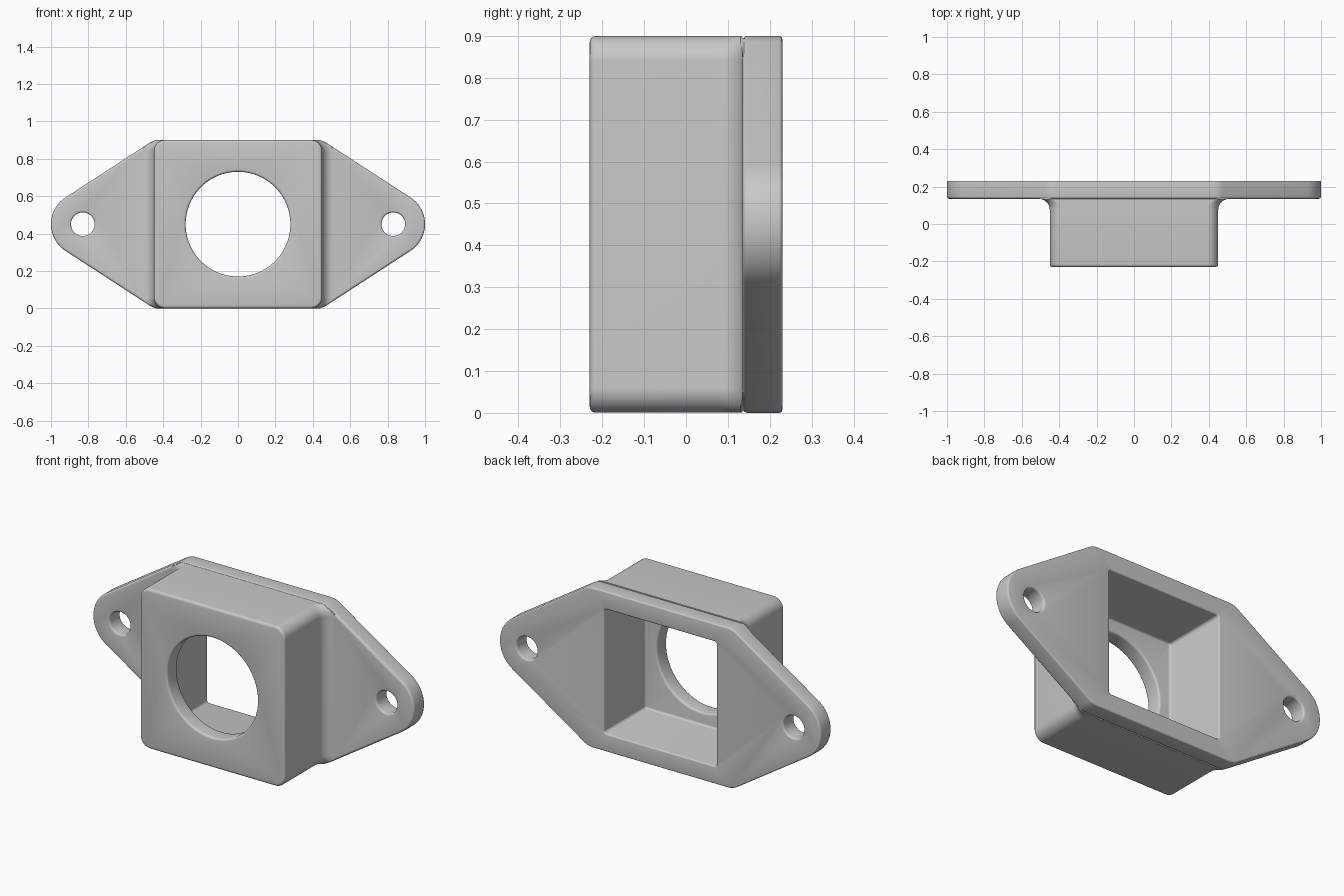
import bpy, bmesh
from math import sin, cos, pi

cube = bpy.data.objects.get("Cube")
if cube:
    bpy.data.objects.remove(cube, do_unlink=True)

MID = 0.45                      # height of the symmetry axis
FRONT, PLATE, BACK = -0.23, 0.135, 0.23

grey = bpy.data.materials.new("light grey")
grey.use_nodes = True
colour = (0.58, 0.58, 0.58, 1)
grey.diffuse_color = colour
grey.node_tree.nodes["Principled BSDF"].inputs["Base Color"].default_value = colour


def outline(circles, grow=0, steps=144):
    """Taut loop around circles (x, z, radius), ordered by normal angle."""
    points = []
    for i in range(steps):
        a = 2 * pi * (i + 0.5) / steps
        x, z, r = max(circles, key=lambda c: c[0] * cos(a) + c[1] * sin(a) + c[2])
        points.append((x + (r + grow) * cos(a), z + (r + grow) * sin(a)))
    return points


def four(x, z, r):
    return [(sx * x, sz * z, r) for sx in (-1, 1) for sz in (-1, 1)]


def rim(y, inward, b, sign):
    """Rounded edge as (y, growth) pairs, running from the face inwards."""
    ts = [pi / 2 * k / 4 for k in range(4, -1, -1)]
    return [(y + inward * b * (1 - sin(t)), sign * b * (1 - cos(t))) for t in ts]


def loft(name, rings, x=0):
    """Solid from a list of (y, loop) sections."""
    bm = bmesh.new()
    loops = [[bm.verts.new((x + px, y, MID + pz)) for px, pz in pts] for y, pts in rings]
    for a, b in zip(loops, loops[1:]):
        for i in range(len(a)):
            j = (i + 1) % len(a)
            bm.faces.new((a[i], a[j], b[j], b[i]))
    bm.faces.new(loops[0])
    bm.faces.new(loops[-1])
    bmesh.ops.recalc_face_normals(bm, faces=bm.faces)
    mesh = bpy.data.meshes.new(name)
    bm.to_mesh(mesh)
    bm.free()
    mesh.materials.append(grey)
    ob = bpy.data.objects.new(name, mesh)
    bpy.context.collection.objects.link(ob)
    return ob


def combine(target, other, operation):
    bpy.context.view_layer.objects.active = target
    mod = target.modifiers.new(operation, "BOOLEAN")
    mod.operation, mod.solver, mod.object = operation, "EXACT", other
    bpy.ops.object.modifier_apply(modifier=mod.name)
    bpy.data.objects.remove(other, do_unlink=True)


def hole(name, x, radius, y0, y1, b):
    """Round cutter whose mouth is eased at both faces."""
    section = ([(y0 - 0.05, b)] + rim(y0, 1, b, 1)
               + rim(y1, -1, b, 1)[::-1] + [(y1 + 0.05, b)])
    return loft(name, [(y, outline([(0, 0, radius)], g, 72)) for y, g in section], x)


# Mounting flange with round ears
flange = four(0.42, 0.35, 0.1) + [(s * 0.83, 0, 0.17) for s in (-1, 1)]
section = rim(PLATE, 1, 0.012, -1) + rim(BACK, -1, 0.008, -1)[::-1]
bracket = loft("mounting_bracket", [(y, outline(flange, g)) for y, g in section])


# Box housing, flaring into the flange and kept inside its sloping sides
def clipped(points):
    result = []
    for x, z in points:
        top = min(0.4495, (0.618 - 0.54 * abs(x)) / 0.842 - 0.0005)
        result.append((x, max(-top, min(top, z))))
    return result


rings = [(y, clipped(outline(four(0.39, 0.39, 0.06), g)))
         for y, g in rim(FRONT, 1, 0.015, -1)]
R = 0.06
for k in range(9):
    t = pi / 2 * k / 8
    shape = four(0.39 + R * (1 - cos(t)), 0.39, 0.06)
    rings.append((PLATE - R + R * sin(t), clipped(outline(shape))))
rings.append((0.2, rings[-1][1]))
combine(bracket, loft("housing", rings), "UNION")

# Square cavity open at the back
INNER = -0.14
section = (rim(INNER, 1, 0.012, -1) + rim(BACK, -1, 0.008, 1)[::-1]
           + [(BACK + 0.05, 0.008)])
corners = four(0.335, 0.335, 0.015)
combine(bracket, loft("cavity", [(y, outline(corners, g)) for y, g in section]),
        "DIFFERENCE")

# Large front opening and the two screw holes
combine(bracket, hole("opening", 0, 0.28, FRONT, INNER, 0.012), "DIFFERENCE")
for s in (-1, 1):
    combine(bracket, hole("screw_hole", s * 0.83, 0.063, PLATE, BACK, 0.01), "DIFFERENCE")

bpy.ops.object.select_all(action="DESELECT")
bracket.select_set(True)
bpy.context.view_layer.objects.active = bracket
bpy.ops.object.shade_smooth_by_angle(angle=pi / 6)
